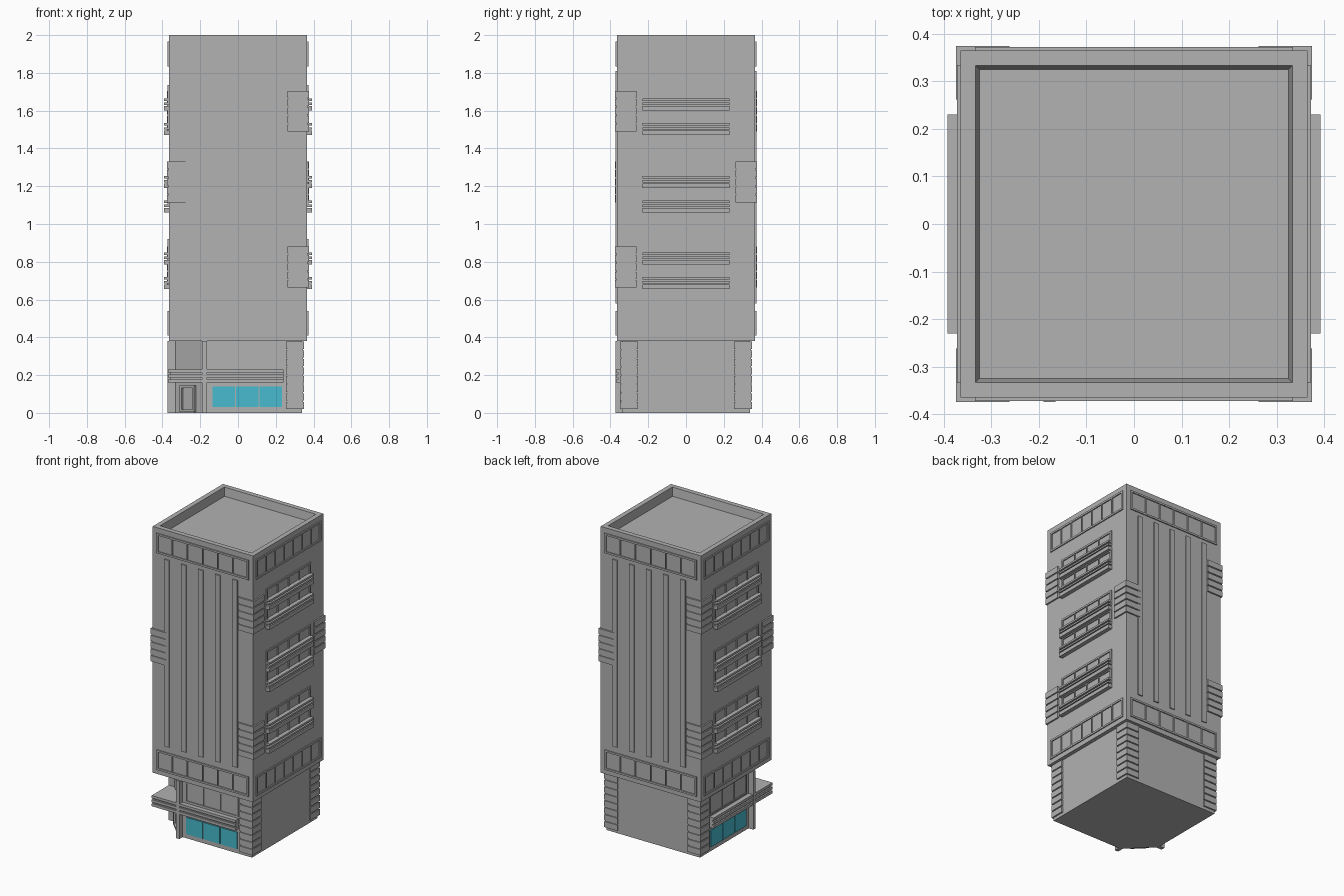
import bpy, bmesh, math
from mathutils import Matrix

old = bpy.data.objects.get("Cube")
if old:
    bpy.data.objects.remove(old, do_unlink=True)


def material(name, color):
    m = bpy.data.materials.new(name)
    m.use_nodes = True
    m.diffuse_color = color
    m.node_tree.nodes["Principled BSDF"].inputs["Base Color"].default_value = color
    return m


CONCRETE = material("concrete grey", (0.445, 0.445, 0.445, 1))
GLASS = material("turquoise glass", (0.063, 0.5, 0.62, 1))
FRONT, RIGHT, BACK, LEFT, DIAGONAL = 0, 1, 2, 3, -0.5
WALL = 0.365    # tower half width
BASE = 0.34     # ground floor half width
FLOOR = 0.38    # underside of the tower


def finish(name, bm, mat=CONCRETE):
    bmesh.ops.recalc_face_normals(bm, faces=bm.faces)
    mesh = bpy.data.meshes.new(name)
    bm.to_mesh(mesh)
    bm.free()
    mesh.materials.append(mat)
    ob = bpy.data.objects.new(name, mesh)
    bpy.context.collection.objects.link(ob)
    return ob


def box(bm, side, u, d, z):
    """Box on one side: u runs along the wall, d outward from the centre."""
    turn = Matrix.Rotation(side * math.pi / 2, 4, "Z")
    place = Matrix.Translation((sum(u) / 2, -sum(d) / 2, sum(z) / 2))
    size = Matrix.Diagonal((abs(u[1] - u[0]), d[1] - d[0], z[1] - z[0], 1))
    bmesh.ops.create_cube(bm, size=1, matrix=turn @ place @ size)


def frame(bm, side, u, z, wall, panes, rim=0.012, out=0.007):
    """Raised rectangular frame with mullions."""
    d = (wall - 0.01, wall + out)
    for edge in (z[0], z[1] - rim):
        box(bm, side, u, d, (edge, edge + rim))
    inner = (z[0] + rim, z[1] - rim)
    step = (u[1] - u[0] - rim) / panes
    for i in range(panes + 1):
        a = u[0] + i * step
        thin = 0 if i in (0, panes) else rim / 4
        box(bm, side, (a + thin, a + rim - thin), d, inner)


def corner_slats(bm, corner, reach, outer, z0, count, pitch):
    """Stack of slats wrapping the corner at the right end of a side."""
    for i in range(count):
        z = (z0 + i * pitch, z0 + (i + 0.84) * pitch)
        depth = (outer - 0.03, outer)
        box(bm, corner, (reach, outer), depth, z)
        box(bm, corner + 1, (-outer + 0.03, -reach), depth, z)
    # slightly sunken backing
    z = (z0 + 0.004, z0 + (count - 0.2) * pitch)
    d = (outer - 0.03, outer - 0.006)
    box(bm, corner, (reach + 0.006, d[1]), d, z)
    box(bm, corner + 1, (-outer + 0.03, -reach - 0.006), d, z)


# Tower shaft with sunken roof
bm = bmesh.new()
box(bm, FRONT, (-WALL, WALL), (-WALL, WALL), (FLOOR, 2))
roof = [f for f in bm.faces if f.normal.z > 0.9]
bmesh.ops.inset_region(bm, faces=roof, thickness=0.045)
bmesh.ops.inset_region(bm, faces=roof, thickness=0.012, depth=0)
bmesh.ops.translate(bm, verts=roof[0].verts, vec=(0, 0, -0.055))
finish("tower", bm)

# Ground floor with a cut entrance corner
bm = bmesh.new()
cut = -0.18
outline = [(BASE, -BASE), (BASE, BASE), (-BASE, BASE), (-BASE, cut), (cut, -BASE)]
face = bm.faces.new([bm.verts.new((x, y, 0)) for x, y in outline])
top = bmesh.ops.extrude_face_region(bm, geom=[face])["geom"]
bmesh.ops.translate(bm, vec=(0, 0, FLOOR),
                    verts=[v for v in top if isinstance(v, bmesh.types.BMVert)])
finish("ground_floor", bm)

# Window bands at the top and bottom of the tower
bm = bmesh.new()
for side in (FRONT, RIGHT, BACK, LEFT):
    panes = 6 if side in (FRONT, BACK) else 7
    for z in ((1.835, 1.965), (0.41, 0.54)):
        frame(bm, side, (-0.335, 0.335), z, WALL, panes)
finish("window_bands", bm)

# Vertical ribs
bm = bmesh.new()
for side in (FRONT, BACK):
    for i in range(-2, 3):
        u = i * 0.124 - 0.012
        box(bm, side, (u - 0.018, u + 0.018), (0.35, WALL + 0.007), (0.58, 1.81))
finish("vertical_ribs", bm)

# Side windows and balcony rails
windows, rails = bmesh.new(), bmesh.new()
for side in (RIGHT, LEFT):
    for storey in (1.47, 1.06, 0.655):
        for z in (storey, storey + 0.13):
            frame(windows, side, (-0.23, 0.23), (z + 0.03, z + 0.135), WALL, 4)
            for low, high in ((0, 0.024), (0.031, 0.042), (0.052, 0.064)):
                box(rails, side, (-0.23, 0.23), (0.35, 0.392), (z + low, z + high))
finish("side_windows", windows)
finish("balcony_rails", rails)

# Slatted corner blocks
bm = bmesh.new()
for corner in (FRONT, RIGHT, BACK, LEFT):
    heights = (1.49, 0.665) if corner in (FRONT, BACK) else (1.115,)
    for z in heights:
        corner_slats(bm, corner, 0.262, WALL + 0.01, z, 5, 0.0445)
finish("tower_corner_slats", bm)

bm = bmesh.new()
for corner in (FRONT, RIGHT, BACK):
    corner_slats(bm, corner, 0.255, BASE + 0.01, 0.02, 8, 0.0455)
finish("base_corner_slats", bm)

# Shop windows, upper panes and columns on both street sides
glass, trim, columns = bmesh.new(), bmesh.new(), bmesh.new()
for side, flip in ((FRONT, 1), (LEFT, -1)):
    for i in range(3):
        a = -0.135 + i * 0.125
        box(glass, side, (flip * a, flip * (a + 0.119)), (0.33, BASE + 0.006), (0.03, 0.14))
    span = sorted((flip * -0.14, flip * 0.24))
    frame(trim, side, span, (0.24, 0.37), BASE, 3, 0.008, 0.005)
    box(columns, side, (flip * -0.19, flip * -0.165), (0.32, 0.374), (0, FLOOR))
finish("shop_windows", glass, GLASS)
finish("shop_trim", trim)
finish("entrance_columns", columns)

# Entrance door on the cut corner
bm = bmesh.new()
door_wall = (BASE - cut) / math.sqrt(2)
frame(bm, DIAGONAL, (-0.055, 0.055), (0.005, 0.145), door_wall, 1, 0.014, 0.015)
box(bm, DIAGONAL, (-0.04, 0.04), (0.35, door_wall + 0.004), (0.01, 0.13))
finish("entrance_door", bm)

# Layered canopy wrapping the entrance corner
bm = bmesh.new()
for low, high, out in ((0.16, 0.178, 0.37), (0.178, 0.187, 0.36), (0.187, 0.204, 0.37),
                       (0.204, 0.213, 0.36), (0.213, 0.23, 0.37)):
    box(bm, FRONT, (-out, 0.24), (0.2, out), (low, high))
    box(bm, LEFT, (-0.24, 0.2), (0.2, out), (low, high))
finish("canopy", bm)
